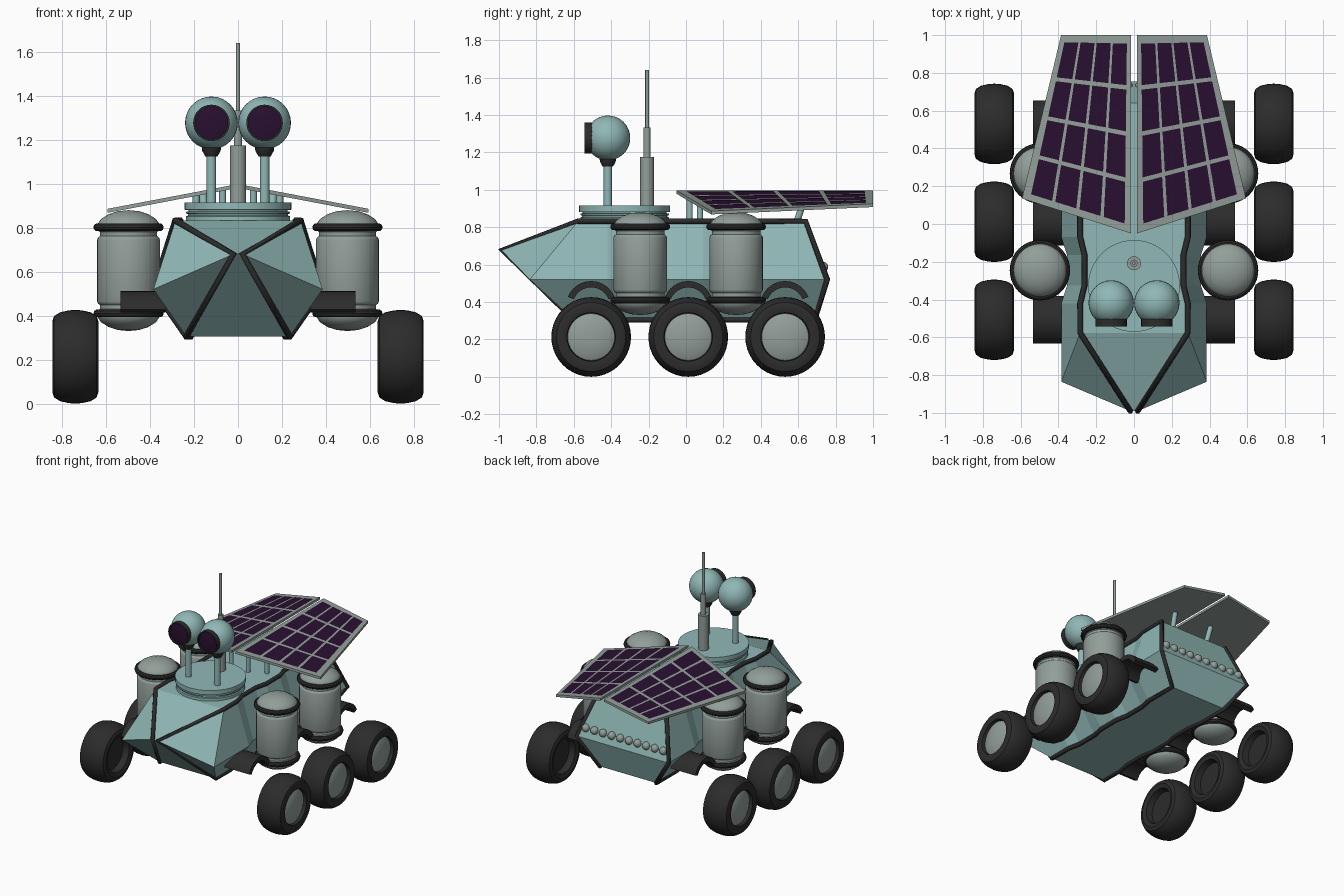
import bpy, bmesh
from math import sin, cos, pi
from mathutils import Vector

if "Cube" in bpy.data.objects:
    bpy.data.objects.remove(bpy.data.objects["Cube"])


def material(name, rgb):
    m = bpy.data.materials.new(name)
    m.diffuse_color = (*rgb, 1)
    m.use_nodes = True
    m.node_tree.nodes["Principled BSDF"].inputs["Base Color"].default_value = m.diffuse_color
    return m


TEAL = material("teal", (0.28, 0.48, 0.47))
GREY = material("grey_metal", (0.29, 0.345, 0.32))
BLACK = material("black_rubber", (0.025, 0.025, 0.025))
CELL = material("dark_purple", (0.022, 0.005, 0.03))


def mesh(name, verts, faces, mat, smooth=False):
    me = bpy.data.meshes.new(name)
    me.from_pydata(verts, [], faces)
    bm = bmesh.new()
    bm.from_mesh(me)
    bmesh.ops.remove_doubles(bm, verts=bm.verts, dist=1e-5)
    bmesh.ops.recalc_face_normals(bm, faces=bm.faces)
    bm.to_mesh(me)
    bm.free()
    ob = bpy.data.objects.new(name, me)
    bpy.context.collection.objects.link(ob)
    me.materials.append(mat)
    if smooth:
        bpy.ops.object.select_all(action='DESELECT')
        ob.select_set(True)
        bpy.context.view_layer.objects.active = ob
        bpy.ops.object.shade_smooth_by_angle(angle=0.6)
    return ob


def lathe(name, profile, mat, loc=(0, 0, 0), rot=(0, 0, 0), n=32):
    """Spin (radius, height) points around local z."""
    verts = [(r * cos(2 * pi * i / n), r * sin(2 * pi * i / n), z)
             for r, z in profile for i in range(n)]
    faces = [(k * n + i, k * n + (i + 1) % n, (k + 1) * n + (i + 1) % n, (k + 1) * n + i)
             for k in range(len(profile) - 1) for i in range(n)]
    ob = mesh(name, verts, faces, mat, True)
    ob.location, ob.rotation_euler = loc, rot
    return ob


def tube(name, r, z0, z1, mat, x, y):
    return lathe(name, [(0, z0), (r, z0), (r, z1), (0, z1)], mat, (x, y, 0), n=20)


def ball(name, r, mat, loc, n=32):
    k = n // 2
    return lathe(name, [(r * sin(pi * i / k), -r * cos(pi * i / k)) for i in range(k + 1)], mat, loc, n=n)


def rod(name, a, b, r, mat):
    d = Vector(b) - Vector(a)
    return lathe(name, [(0, 0), (r, 0), (r, d.length), (0, d.length)], mat, a,
                 d.to_track_quat('Z', 'Y').to_euler(), 16)


# Hull: hexagonal section lofted along y, pinched beside the tanks, pointed nose
half = [(0.235, 0.305), (0.385, 0.52), (0.285, 0.832)]
stations = [((-0.6, -0.835, -0.576), 1)]
for y0 in (-0.245, 0.265):
    stations += [((y0 + d,) * 3, s) for d, s in ((-0.175, 1), (-0.08, 0.92), (0.08, 0.92), (0.175, 1))]
stations.append(((0.69, 0.755, 0.64), 1))
rings = [[Vector((0.02, -0.99, 0.68))] * 3]
for ys, s in stations:
    rings.append([Vector((x * s, y, z)) for (x, z), y in zip(half, ys)])
verts, faces = [], []
for r in rings:
    verts += r + [Vector((-p.x, p.y, p.z)) for p in reversed(r)]
for k in range(len(rings) - 1):
    for i in range(6):
        a, b = k * 6 + i, k * 6 + (i + 1) % 6
        if k or i not in (0, 1, 3, 4):
            faces.append((a, b, b + 6, a + 6))
        else:
            faces.append((a, b + 6, a + 6))
e = 6 * (len(rings) - 1)
faces += [(e, e + 1, e + 4, e + 5), (e + 1, e + 2, e + 3, e + 4)]
mesh("hull", verts, faces, TEAL)

# Black trim running round each side of the hull
path = [r[2] for r in rings] + [rings[-1][1]] + [r[0] for r in reversed(rings[1:])]
for s in (-1, 1):
    cu = bpy.data.curves.new("hull_trim", 'CURVE')
    cu.dimensions = '3D'
    cu.bevel_depth, cu.bevel_resolution = 0.016, 1
    sp = cu.splines.new('POLY')
    sp.points.add(len(path) - 1)
    for pt, p in zip(sp.points, path):
        pt.co = (s * p.x, p.y, p.z, 1)
    sp.use_cyclic_u = True
    cu.materials.append(BLACK)
    bpy.context.collection.objects.link(bpy.data.objects.new("hull_trim", cu))

# Wheels with domed hubs, and arched fenders
tyre = [(0, -0.05), (0.12, -0.05), (0.13, -0.095), (0.16, -0.105), (0.185, -0.097), (0.202, -0.07),
        (0.211, -0.03), (0.213, 0), (0.211, 0.03), (0.202, 0.07), (0.185, 0.097), (0.16, 0.105),
        (0.13, 0.098), (0.125, 0.06)]
hub = [(0.128, 0.06), (0.125, 0.075), (0.1, 0.086), (0.05, 0.095), (0, 0.098)]
for s in (-1, 1):
    for y in (-0.507, 0.012, 0.53):
        at = (s * 0.74, y, 0.213)
        lathe("wheel_tyre", tyre, BLACK, at, (0, s * pi / 2, 0), 40)
        lathe("wheel_hub", hub, GREY, at, (0, s * pi / 2, 0), 40)
        n = 12
        fv, ff = [], []
        for i in range(n + 1):
            t = pi * (0.12 + 0.76 * i / n)
            for x, r in ((0.33, 0.134), (0.535, 0.134), (0.535, 0.1), (0.33, 0.1)):
                fv.append((s * x, y + r * cos(t), 0.378 + r * sin(t)))
        for i in range(n):
            for j in range(4):
                a, b = i * 4 + j, i * 4 + (j + 1) % 4
                ff.append((a, b, b + 4, a + 4))
        ff += [(0, 1, 2, 3), (4 * n, 4 * n + 1, 4 * n + 2, 4 * n + 3)]
        mesh("fender", fv, ff, BLACK, True)

# Side tanks with black rings, domes mirrored top and bottom about the middle
upper = [(0.143, 0.14), (0.139, 0.15), (0.13, 0.157), (0.13, 0.175), (0.142, 0.185), (0.142, 0.21),
         (0.125, 0.235), (0.09, 0.257), (0.05, 0.27), (0, 0.275)]
tank = [(r, -z) for r, z in reversed(upper)] + upper
ring = [(0.142 + 0.018 * cos(2 * pi * i / 10), 0.018 * sin(2 * pi * i / 10)) for i in range(11)]
for s in (-1, 1):
    for y in (-0.245, 0.268):
        lathe("side_tank", tank, GREY, (s * 0.498, y, 0.605), n=40)
        for z in (0.41, 0.802):
            lathe("tank_ring", ring, BLACK, (s * 0.498, y, z), n=40)

# Turret plate
lathe("turret", [(0, 0.82), (0.237, 0.82), (0.237, 0.852), (0.228, 0.855), (0.228, 0.862), (0.237, 0.865),
                 (0.237, 0.872), (0.225, 0.875), (0.225, 0.88), (0.243, 0.882), (0.243, 0.915), (0, 0.915)],
      TEAL, (0, -0.328, 0), n=48)

# Telescopic antenna
lathe("antenna", [(0, 0.9), (0.037, 0.9), (0.037, 1.175), (0.019, 1.175), (0.019, 1.333),
                  (0.01, 1.333), (0.01, 1.64), (0, 1.64)], GREY, (0, -0.208, 0), n=24)

# Camera eyes on stalks
for s in (-1, 1):
    x, y, z = s * 0.121, -0.418, 1.277
    tube("eye_stalk", 0.022, 0.9, 1.14, TEAL, x, y)
    lathe("eye_cup", [(0, 1.125), (0.028, 1.125), (0.042, 1.15), (0.045, 1.175), (0, 1.175)], BLACK, (x, y, 0))
    ball("eye_ball", 0.12, TEAL, (x, y, z))
    lathe("eye_rim", [(0.07, 0.07), (0.083, 0.07), (0.083, 0.124), (0.074, 0.124), (0.074, 0.11)],
          BLACK, (x, y, z), (pi / 2, 0, 0))
    lathe("eye_lens", [(0.075, 0.112), (0.05, 0.117), (0, 0.12)], CELL, (x, y, z), (pi / 2, 0, 0))

# Solar panels: sloping slab with a 4 x 4 grid of cells
for s in (-1, 1):
    def top(x, y, dz=0):
        return Vector((s * x, y, 0.996 - 0.19 * (x - 0.015) + dz))

    corners = [(0.015, -0.05), (0.593, 0.135), (0.386, 1.0), (0.015, 1.0)]
    pv = [top(*c, d) for d in (0, -0.018) for c in corners]
    mesh("solar_panel", pv, [(0, 1, 2, 3), (4, 5, 6, 7)] +
         [(i, (i + 1) % 4, (i + 1) % 4 + 4, i + 4) for i in range(4)], GREY)

    def at(u, v):
        a, b, c, d = (top(*p, 0.002) for p in corners)
        return a.lerp(b, u).lerp(d.lerp(c, u), v)

    cv, cf = [], []
    for i in range(4):
        for j in range(4):
            us = [0.06 + 0.225 * i + k for k in (0, 0.195)]
            vs = [0.04 + 0.235 * j + k for k in (0, 0.212)]
            cf.append(tuple(range(len(cv), len(cv) + 4)))
            cv += [at(us[0], vs[0]), at(us[1], vs[0]), at(us[1], vs[1]), at(us[0], vs[1])]
    mesh("solar_cells", cv, cf, CELL)

    # Panel supports
    for x, y in ((0.07, 0.02), (0.19, 0.075)):
        rod("panel_strut", (s * x, y, 0.82), top(x, y, -0.01), 0.016, TEAL)
    rod("panel_rear_strut", (s * 0.15, 0.59, 0.82), top(0.16, 0.635, -0.01), 0.018, TEAL)

# Row of rear beads
for i in range(10):
    ball("rear_bead", 0.029, GREY, (-0.324 + 0.072 * i, 0.731, 0.587), 16)
